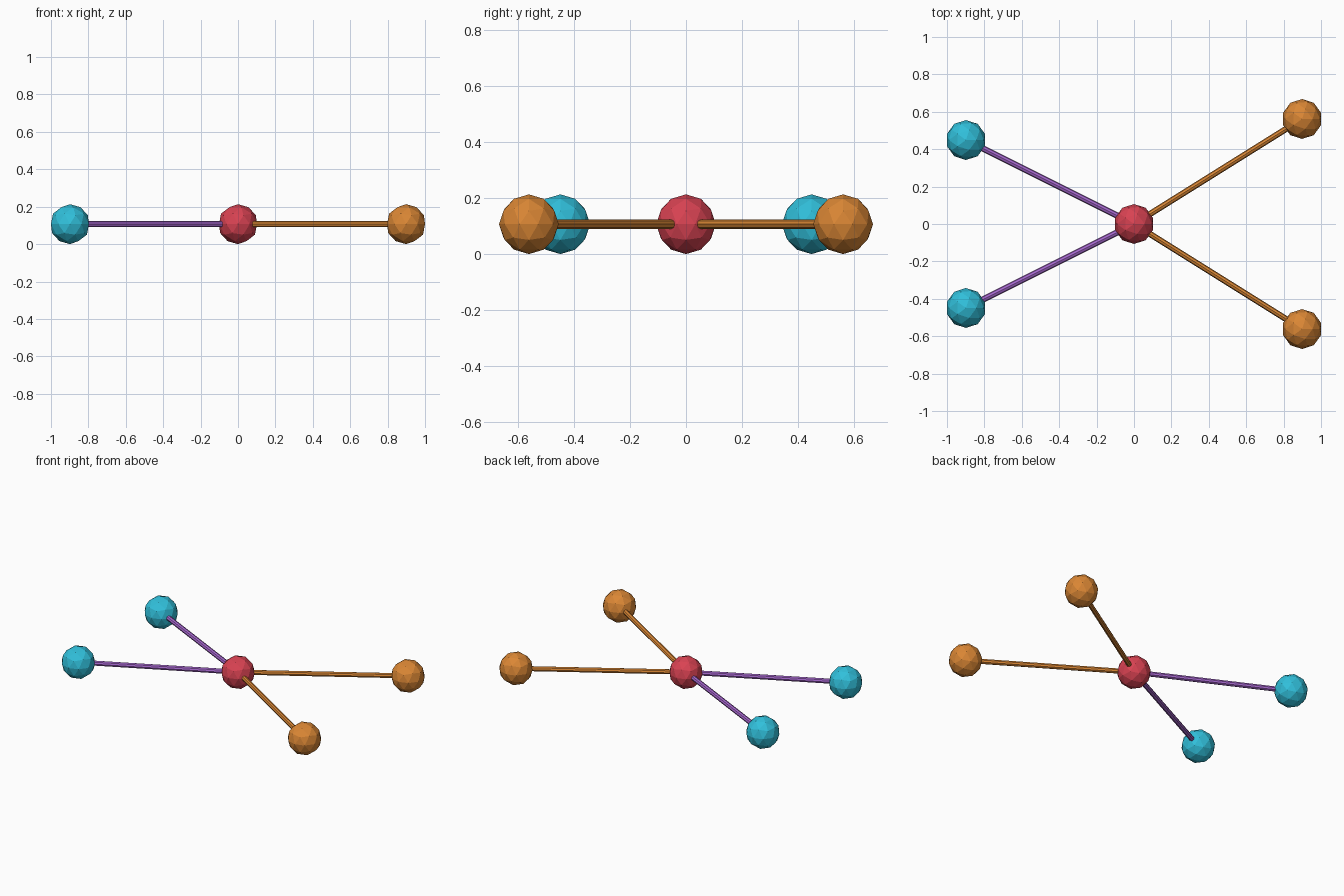
import bpy
from mathutils import Vector

if "Cube" in bpy.data.objects:
    bpy.data.objects.remove(bpy.data.objects["Cube"])

R_BALL, R_ROD = 0.1067, 0.0165
HUB = Vector((0, 0, R_BALL))


def material(name, rgb):
    m = bpy.data.materials.new(name)
    m.diffuse_color = (*rgb, 1)
    m.use_nodes = True
    m.node_tree.nodes["Principled BSDF"].inputs["Base Color"].default_value = m.diffuse_color
    return m


RED = material("red", (0.69, 0.055, 0.085))
CYAN = material("cyan", (0.03, 0.52, 0.70))
ORANGE = material("orange", (0.70, 0.24, 0.035))
PURPLE = material("purple", (0.39, 0.14, 0.63))


def ball(name, centre, mat):
    bpy.ops.mesh.primitive_ico_sphere_add(subdivisions=2, radius=R_BALL, location=centre)
    ob = bpy.context.object
    ob.name = name
    ob.data.materials.append(mat)


def rod(name, a, b, mat):
    d = b - a
    bpy.ops.mesh.primitive_cylinder_add(vertices=8, radius=R_ROD, depth=d.length,
                                        location=(a + b) / 2)
    ob = bpy.context.object
    ob.name = name
    ob.rotation_euler = d.to_track_quat('Z', 'Y').to_euler()
    ob.data.materials.append(mat)


# Central hub
ball("hub_ball", HUB, RED)

# Four arms, mirrored front to back
for side, x, y, ball_mat, rod_mat in (("left", -0.8985, 0.449, CYAN, PURPLE),
                                      ("right", 0.8985, 0.5615, ORANGE, ORANGE)):
    for end, s in (("front", -1), ("back", 1)):
        tip = Vector((x, s * y, R_BALL))
        ball(f"{side}_{end}_ball", tip, ball_mat)
        rod(f"{side}_{end}_rod", HUB, tip, rod_mat)
